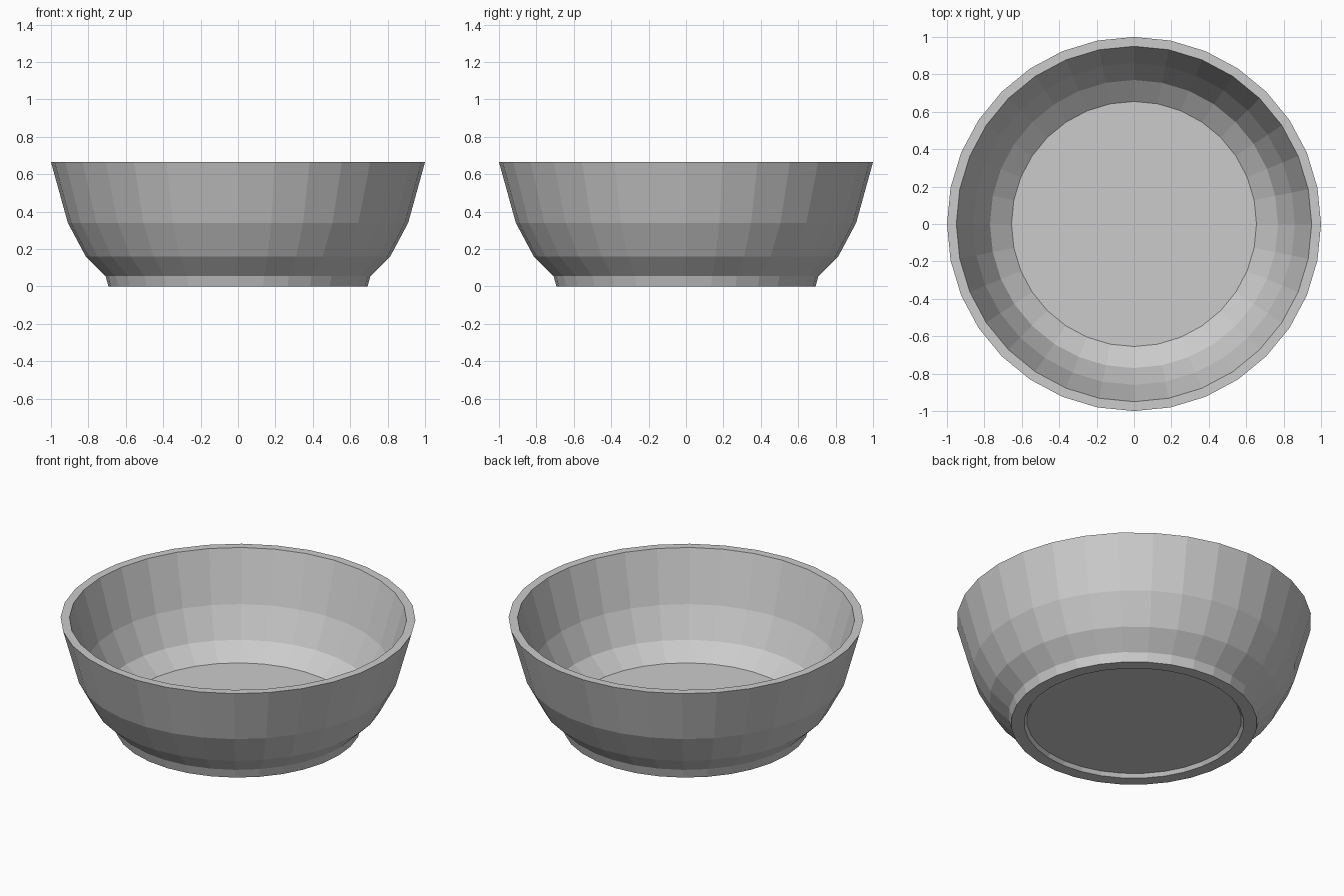
import bpy, bmesh, math
from mathutils import Vector

if "Cube" in bpy.data.objects:
    bpy.data.objects.remove(bpy.data.objects["Cube"])

SEGMENTS = 32

# Lathe profile (radius, height): recessed base, foot, outer wall, rim, inner wall, floor
PROFILE = [(0.605, 0.022), (0.62, 0.0), (0.693, 0.0), (0.708, 0.055),
           (0.814, 0.16), (0.91, 0.34), (1.0, 0.665),
           (0.95, 0.665), (0.86, 0.355), (0.77, 0.175), (0.655, 0.085)]

# Fracture cells: each shard is where its linear field (gradient, offset) is largest
SHARDS = {
    "left_shard":         ((0.0, 0.0, 0.0), 0.0),
    "floor_shard":        ((1.0, 0.0, 0.0), 0.07),
    "back_left_shard":    ((0.454, 0.547, 0.0), -0.05),
    "back_lower_shard":   ((0.947, 0.338, 0.0), 0.007),
    "back_right_shard":   ((1.47, 0.6, 0.57), -0.68),
    "right_shard":        ((1.24, 0.1, 0.32), -0.111),
    "right_lower_shard":  ((1.033, -0.08, -0.2), 0.057),
    "front_lower_shard":  ((0.545, -0.84, 0.0), -0.138),
    "front_rim_shard":    ((0.833, -1.229, 0.533), -0.763),
}


def make_bowl():
    """Closed, turned bowl as a bmesh."""
    bm = bmesh.new()
    rings = []
    for r, z in PROFILE:
        rings.append([bm.verts.new((r * math.cos(2 * math.pi * i / SEGMENTS),
                                    r * math.sin(2 * math.pi * i / SEGMENTS), z))
                      for i in range(SEGMENTS)])
    for a, b in zip(rings, rings[1:]):
        for i in range(SEGMENTS):
            j = (i + 1) % SEGMENTS
            bm.faces.new((a[i], a[j], b[j], b[i]))
    bm.faces.new(rings[0][::-1])   # underside
    bm.faces.new(rings[-1])        # inside floor
    bm.normal_update()
    return bm


def cut(bm, normal, offset):
    """Keep the side where normal . p + offset >= 0 and cap the break."""
    point = -offset * normal / normal.length_squared
    bmesh.ops.bisect_plane(bm, geom=bm.verts[:] + bm.edges[:] + bm.faces[:],
                           dist=1e-6, plane_co=point, plane_no=normal,
                           clear_inner=True)
    rim = [e for e in bm.edges if e.is_boundary]
    if rim:
        bmesh.ops.triangle_fill(bm, edges=rim, use_beauty=True,
                                use_dissolve=False, normal=-normal)


# Break the bowl into its fitted shards
for name, (grad, off) in SHARDS.items():
    bm = make_bowl()
    for other, (grad2, off2) in SHARDS.items():
        if other != name:
            cut(bm, Vector(grad) - Vector(grad2), off - off2)
    bmesh.ops.recalc_face_normals(bm, faces=bm.faces[:])
    mesh = bpy.data.meshes.new(name)
    bm.to_mesh(mesh)
    bm.free()
    bpy.context.collection.objects.link(bpy.data.objects.new(name, mesh))
